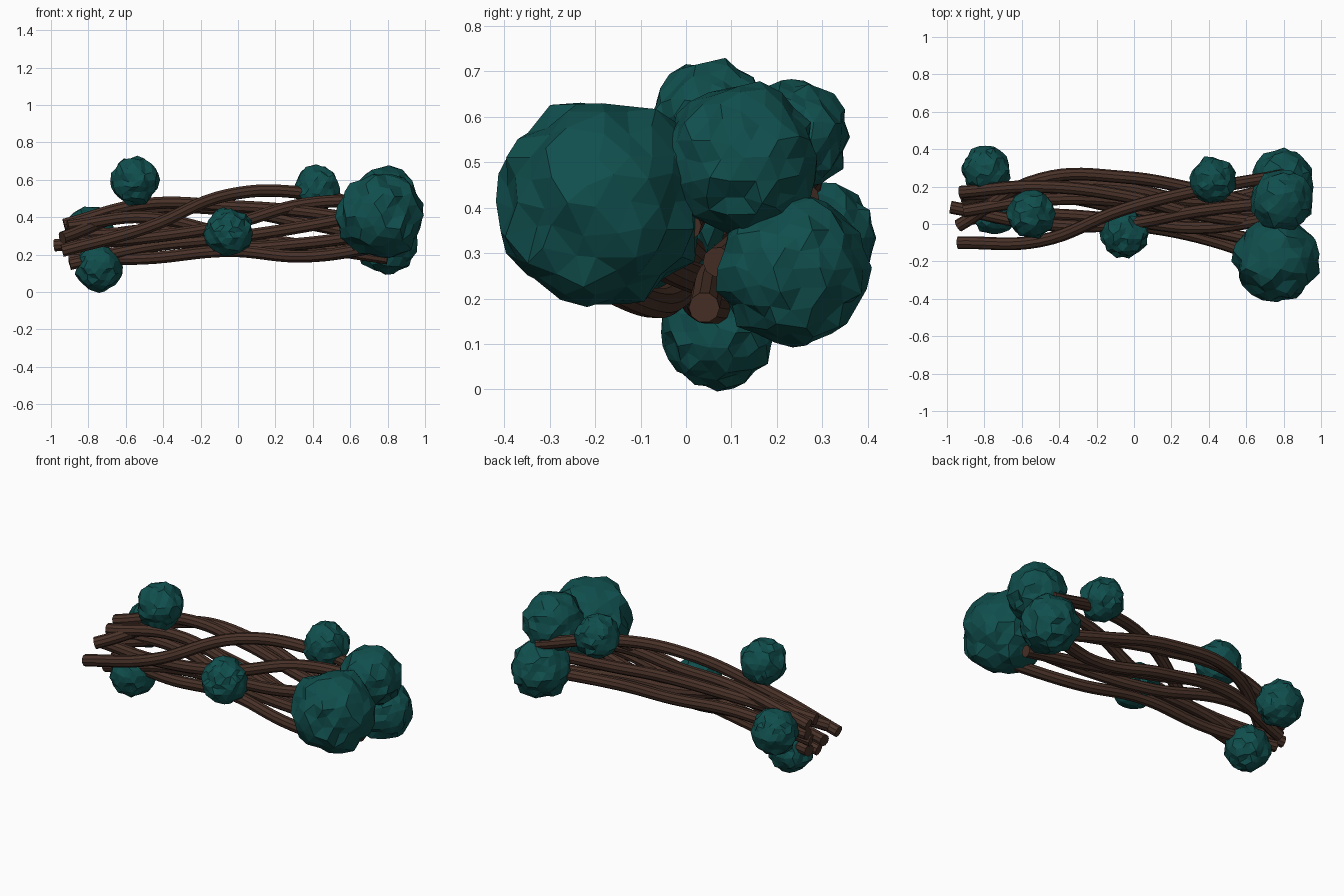
import bpy, bmesh, random
from mathutils import Vector

if "Cube" in bpy.data.objects:
    bpy.data.objects.remove(bpy.data.objects["Cube"])

random.seed(4)


def material(name, rgb):
    m = bpy.data.materials.new(name)
    m.diffuse_color = (*rgb, 1)
    m.use_nodes = True
    m.node_tree.nodes["Principled BSDF"].inputs["Base Color"].default_value = m.diffuse_color
    return m


BARK = material("dark bark", (0.065, 0.031, 0.021))
LEAF = material("teal foliage", (0.005, 0.078, 0.075))

# Woven strands: (y, z) at fixed stations along x, with a half twist
STATIONS = (-0.93, -0.5, -0.05, 0.35, 0.8)
STRANDS = [
    (-0.94, (-.10, .22), (-.09, .34), (.08, .52), (.18, .53), (.26, .42)),
    (-0.94, (-.01, .29), (.24, .44), (.25, .44), (.18, .37), (.07, .28)),
    (-0.93, (.17, .36), (.20, .47), (.15, .46), (.05, .43), (0, .36)),
    (-0.98, (.09, .25), (.0, .29), (.0, .36), (.07, .47), (.12, .49)),
    (-0.90, (.12, .18), (.04, .18), (.0, .22), (-.07, .19), (-.22, .25)),
    (-0.90, (.03, .15), (.05, .24), (.02, .29), (-.02, .35), (.04, .44)),
    (-0.92, (.16, .30), (.16, .31), (.08, .24), (-.02, .26), (-.12, .32)),
    (-0.91, (.07, .35), (.13, .40), (.12, .31), (.06, .25), (.04, .18)),
    (-0.92, (.13, .25), (.20, .33), (.19, .29), (.12, .24), (.20, .24)),
]


def strand(i, start, points):
    cu = bpy.data.curves.new(f"branch_strand_{i}", 'CURVE')
    cu.dimensions = '3D'
    cu.bevel_depth = 0.034
    cu.bevel_resolution = 3
    cu.resolution_u = 8
    cu.use_fill_caps = True
    sp = cu.splines.new('BEZIER')
    sp.bezier_points.add(len(points) - 1)
    xs = (start,) + STATIONS[1:]
    for p, x, yz in zip(sp.bezier_points, xs, points):
        p.co = (x, *yz)
        p.handle_left_type = p.handle_right_type = 'AUTO'
    ob = bpy.data.objects.new(cu.name, cu)
    bpy.context.collection.objects.link(ob)
    cu.materials.append(BARK)
    # turn the curve into a smooth mesh
    bpy.ops.object.select_all(action='DESELECT')
    bpy.context.view_layer.objects.active = ob
    ob.select_set(True)
    bpy.ops.object.convert(target='MESH')
    bpy.ops.object.shade_smooth_by_angle()


for i, (start, *pts) in enumerate(STRANDS):
    strand(i, start, pts)

# Leaf clumps: lumpy, flat-faced balls (x, y, z, radius)
CLUMPS = [
    (0.765, -0.19, 0.405, 0.225),
    (0.79, 0.125, 0.505, 0.165),
    (0.795, 0.235, 0.265, 0.162),
    (0.42, 0.235, 0.555, 0.122),
    (-0.05, -0.05, 0.32, 0.128),
    (-0.55, 0.055, 0.595, 0.128),
    (-0.745, 0.07, 0.13, 0.124),
    (-0.79, 0.29, 0.33, 0.126),
]


def clump(i, x, y, z, r):
    bm = bmesh.new()
    bmesh.ops.create_icosphere(bm, subdivisions=3, radius=r)
    for v in bm.verts:
        side = Vector([random.uniform(-1, 1) for _ in range(3)]) * r * 0.055
        v.co = v.co * random.uniform(0.94, 1.06) + side
    me = bpy.data.meshes.new(f"leaf_clump_{i}")
    bm.to_mesh(me)
    bm.free()
    me.materials.append(LEAF)
    ob = bpy.data.objects.new(me.name, me)
    ob.location = (x, y, z)
    bpy.context.collection.objects.link(ob)


for i, c in enumerate(CLUMPS):
    clump(i, *c)
